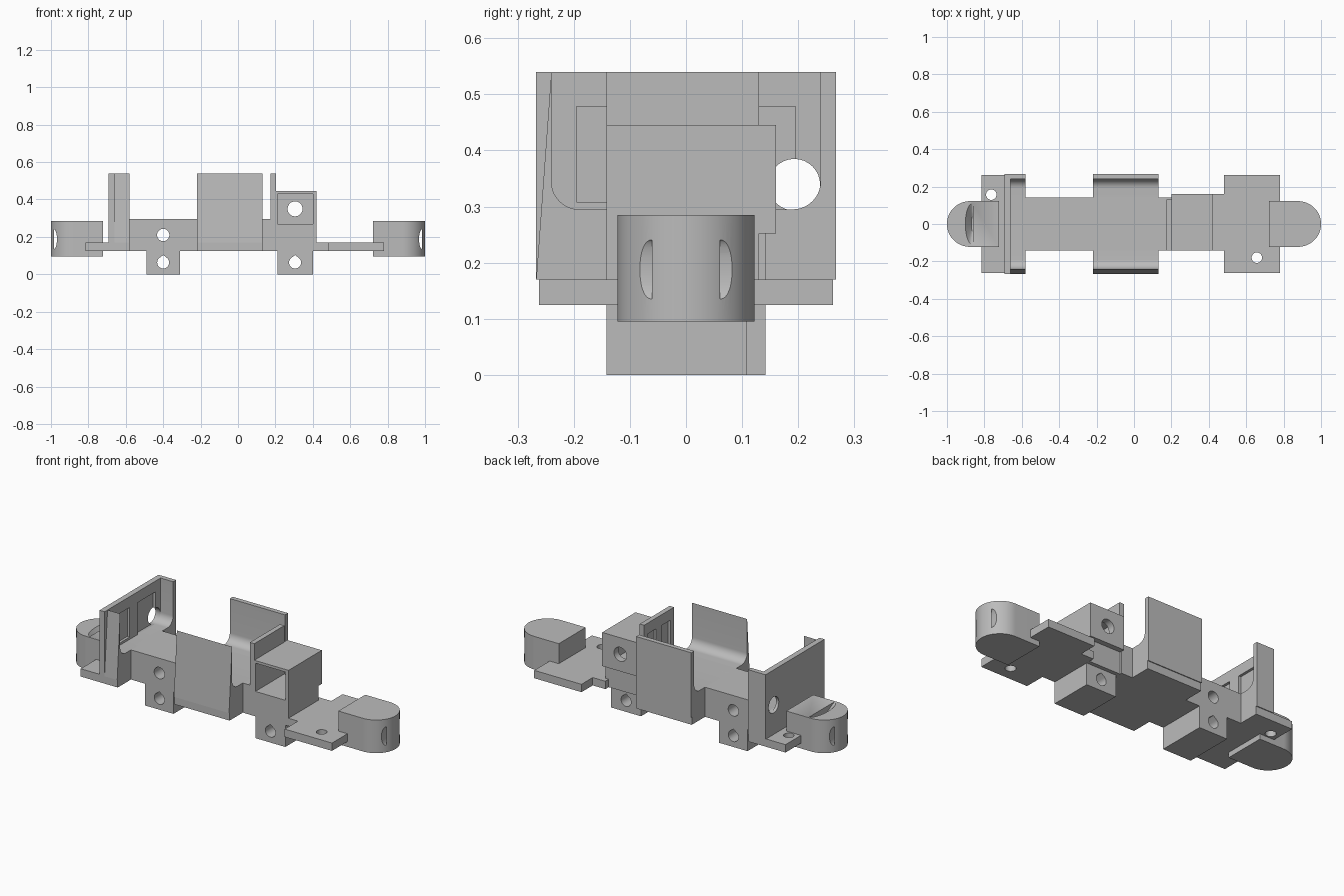
import bpy, bmesh
from math import sin, cos, pi, radians

cube = bpy.data.objects.get("Cube")
if cube:
    bpy.data.objects.remove(cube, do_unlink=True)

grey = bpy.data.materials.new("plain_grey")
grey.use_nodes = True
grey.diffuse_color = (0.5, 0.5, 0.5, 1)
grey.node_tree.nodes["Principled BSDF"].inputs["Base Color"].default_value = (0.5, 0.5, 0.5, 1)


def prism(name, axis, outline, start, end, end_outline=None):
    """Sweep a closed 2D outline along an axis, optionally to a second outline."""
    place = {"x": lambda a, b, t: (t, a, b),
             "y": lambda a, b, t: (a, t, b),
             "z": lambda a, b, t: (a, b, t)}[axis]
    bm = bmesh.new()
    low = [bm.verts.new(place(a, b, start)) for a, b in outline]
    high = [bm.verts.new(place(a, b, end)) for a, b in end_outline or outline]
    bm.faces.new(low)
    bm.faces.new(high)
    n = len(low)
    for i in range(n):
        j = (i + 1) % n
        bm.faces.new((low[i], low[j], high[j], high[i]))
    bmesh.ops.recalc_face_normals(bm, faces=bm.faces[:])
    mesh = bpy.data.meshes.new(name)
    bm.to_mesh(mesh)
    bm.free()
    mesh.materials.append(grey)
    obj = bpy.data.objects.new(name, mesh)
    bpy.context.collection.objects.link(obj)
    return obj


def box(name, x, y, z):
    return prism(name, "z", [(x[0], y[0]), (x[1], y[0]), (x[1], y[1]), (x[0], y[1])], *z)


def arc(cx, cy, rx, ry, a0, a1, n):
    return [(cx + rx * cos(radians(a0 + (a1 - a0) * i / n)),
             cy + ry * sin(radians(a0 + (a1 - a0) * i / n))) for i in range(n + 1)]


def circle(cx, cy, r):
    return arc(cx, cy, r, r, 0, 360, 32)[:-1]


def teardrop(cx, cy, r):
    return arc(cx, cy, r, r, 135, 405, 28) + [(cx, cy + r * 1.25)]


def cut(obj, *cutters):
    bpy.context.view_layer.objects.active = obj
    for c in cutters:
        c.hide_render = True
        mod = obj.modifiers.new("cut", "BOOLEAN")
        mod.operation, mod.solver, mod.object = "DIFFERENCE", "EXACT", c
        bpy.ops.object.modifier_apply(modifier=mod.name)
        bpy.data.objects.remove(c, do_unlink=True)


def smooth(obj):
    bpy.ops.object.select_all(action="DESELECT")
    obj.select_set(True)
    bpy.context.view_layer.objects.active = obj
    bpy.ops.object.shade_smooth_by_angle(angle=radians(30))


W, IN, FLOOR, TOP, R = 0.267, 0.24, 0.295, 0.54, 0.05
LOW, LEDGE = 0.125, 0.17

# Long central body and lower shelf under the front-opening box
body = box("body", (-0.6, 0.2), (-0.142, 0.142), (LOW, FLOOR))
cut(body, prism("cutter", "y", circle(-0.4, 0.21, 0.033), -0.3, 0.3))
smooth(body)
box("box_support", (0.19, 0.42), (-0.142, 0.13), (LOW, 0.252))

# Axle blocks with teardrop bores
for name, x0, x1, back in (("rear_axle_block", -0.49, -0.31, 0.142),
                           ("front_axle_block", 0.21, 0.4, 0.108)):
    block = box(name, (x0, x1), (-0.142, back), (0, LOW + 0.01))
    cut(block, prism("cutter", "y", teardrop((x0 + x1) / 2, 0.063, 0.032), -0.3, 0.3))
    smooth(block)

# U-shaped channels with rounded inner corners
channel = ([(-W, LEDGE), (W, LEDGE), (W, TOP), (IN, TOP)]
           + arc(IN - R, FLOOR + R, R, R, 0, -90, 10)
           + arc(-IN + R, FLOOR + R, R, R, -90, -180, 10)
           + [(-IN, TOP)])
smooth(prism("motor_cradle", "x", channel, -0.22, 0.13))
box("cradle_base", (-0.22, 0.13), (-0.262, 0.262), (LOW, LEDGE))
smooth(prism("cab_channel", "x", channel, -0.66, -0.58))

# Cab end wall with two shallow recesses and a round opening
cab_wall = box("cab_wall", (-0.692, -0.66), (-W, W), (LEDGE, TOP))
cut(cab_wall,
    box("cutter", (-0.675, -0.6), (-0.195, -0.04), (0.308, 0.478)),
    box("cutter", (-0.675, -0.6), (0.03, 0.195), (0.295, 0.478)),
    prism("cutter", "x", circle(0.193, 0.339, 0.046), -0.8, -0.6))
smooth(cab_wall)

# Thin bulkhead, recessed on its inner face
bulkhead = box("bulkhead", (0.175, 0.203), (-0.142, 0.13), (0.28, TOP))
cut(bulkhead,
    box("cutter", (0.1, 0.19), (-0.11, -0.03), (0.308, 0.478)),
    box("cutter", (0.1, 0.19), (0.02, 0.1), (0.308, 0.478)))

# Box open at the front with a hole through its back wall
socket = box("socket_box", (0.2, 0.42), (-0.142, 0.16), (0.252, 0.445))
cut(socket,
    box("cutter", (0.21, 0.4), (-0.3, 0.12), (0.268, 0.43)),
    prism("cutter", "y", circle(0.305, 0.35, 0.04), 0, 0.3))
smooth(socket)

# End plates with screw holes
box("plate_neck", (0.4, 0.48), (-0.142, 0.16), (LOW, LEDGE))
for name, x, hole in (("rear_plate", (-0.815, -0.58), (-0.763, 0.157)),
                      ("front_plate", (0.48, 0.78), (0.657, -0.18))):
    plate = box(name, x, (-0.262, 0.262), (LOW, LEDGE))
    cut(plate, prism("cutter", "z", circle(*hole, 0.028), 0, 0.3))
    smooth(plate)

# Rounded bumpers with a curved slot through each nose
for name, s in (("rear_bumper", -1), ("front_bumper", 1)):
    r = 0.122
    nose = arc(s * (1 - r), 0, s * r, r, -90, 90, 40)
    bumper = prism(name, "z", nose + [(s * 0.722, r), (s * 0.722, -r)], 0.095, 0.285)
    slot = arc(s * 0.984, 0.188, s * 0.016, 0.053, 90, 270, 16)
    cut(bumper, prism("cutter", "y", slot, -0.3, 0.3))
    if s < 0:
        # Crescent groove in the top
        cut(bumper, prism("cutter", "z",
                          arc(-0.862, 0, 0.048, 0.13, 90, 270, 24), 0.295, 0.245,
                          arc(-0.862, 0, 0.008, 0.04, 90, 270, 24)))
    smooth(bumper)
